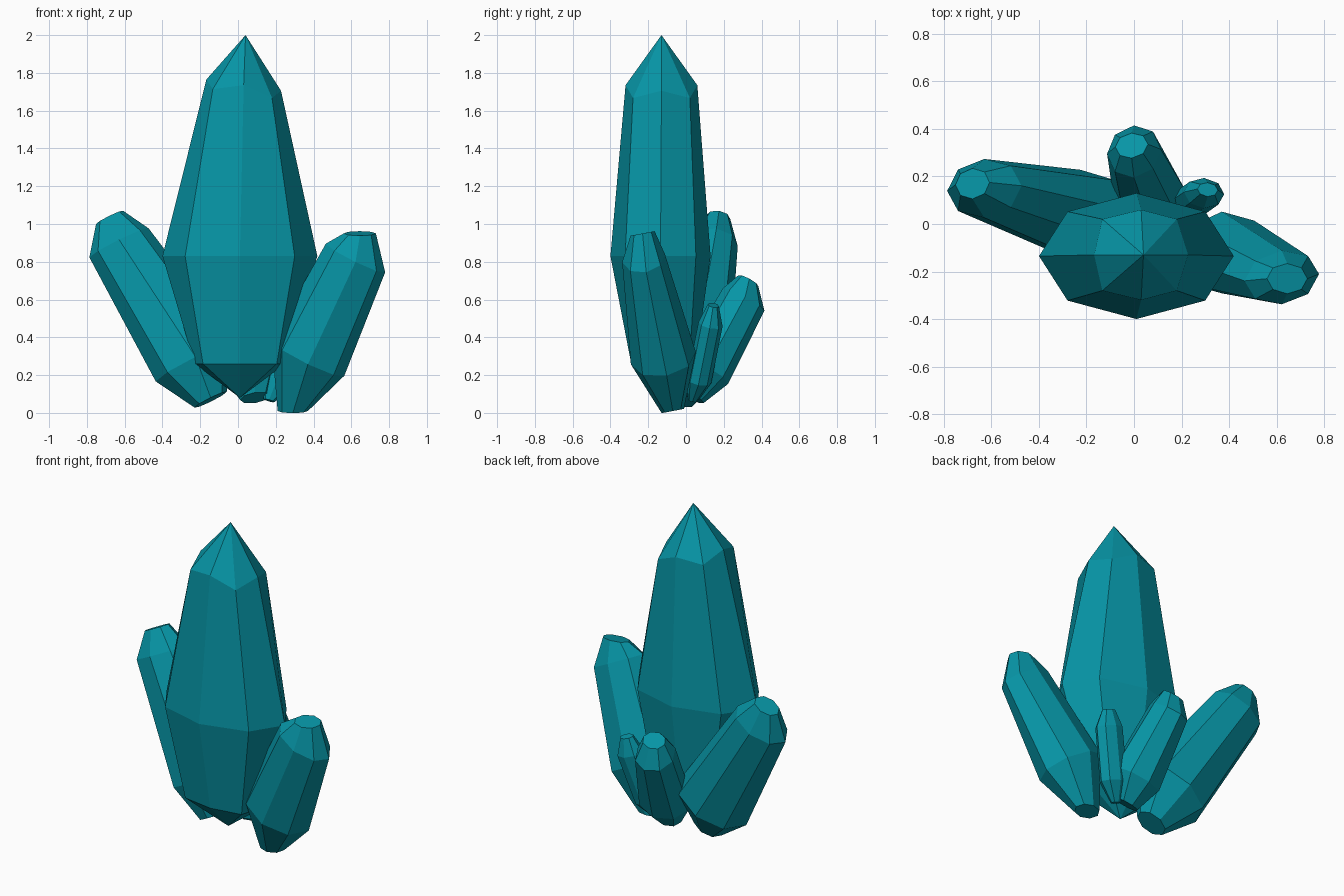
import bpy, bmesh, math
from mathutils import Vector

if "Cube" in bpy.data.objects:
    bpy.data.objects.remove(bpy.data.objects["Cube"])

mat = bpy.data.materials.new("teal_crystal")
mat.diffuse_color = (0.002, 0.30, 0.38, 1)
mat.use_nodes = True
mat.node_tree.nodes["Principled BSDF"].inputs["Base Color"].default_value = mat.diffuse_color


def crystal(name, rings, axis=None, sides=8):
    """Loft faceted rings (x, y, z, half_width, half_depth, tilt, corner, drop).
    Zero width makes a point; corner scales the diagonal corners and drop lowers them."""
    if axis is None:
        axis = Vector(rings[2][:3]) - Vector(rings[1][:3])
    bm = bmesh.new()
    loops = []
    for ring in rings:
        x, y, z, rw, rd, tilt, corner, drop = ring + (0, 1, 0)[len(ring) - 5:]
        n = (Vector(axis).normalized() + Vector((tilt, 0, 0))).normalized()
        u = Vector((1, 0, 0))
        u = (u - n * u.dot(n)).normalized()
        v = n.cross(u)
        c = Vector((x, y, z))
        if rw == 0:
            loops.append([bm.verts.new(c)] * sides)
            continue
        loop = []
        for i in range(sides):
            a = 2 * math.pi * i / sides
            k = corner if i % 2 else 1
            p = c + (u * rw * math.cos(a) + v * rd * math.sin(a)) * k
            loop.append(bm.verts.new(p - n * (drop if i % 2 else 0)))
        loops.append(loop)
    for a, b in zip(loops, loops[1:]):
        for i in range(sides):
            j = (i + 1) % sides
            bm.faces.new(list(dict.fromkeys((a[i], a[j], b[j], b[i]))))
    for loop in (loops[0], loops[-1]):
        if loop[0] is not loop[1]:
            bm.faces.new(loop)
    bmesh.ops.recalc_face_normals(bm, faces=bm.faces)
    mesh = bpy.data.meshes.new(name)
    bm.to_mesh(mesh)
    bm.free()
    mesh.materials.append(mat)
    bpy.context.collection.objects.link(bpy.data.objects.new(name, mesh))


# Tall pointed centre crystal, its tip close to four-sided
crystal("main_crystal", [
    (0.01, -0.11, 0.08, 0, 0),
    (0.01, -0.12, 0.26, 0.24, 0.17, 0, 1.15, 0),
    (0.01, -0.135, 0.83, 0.41, 0.265),
    (0.03, -0.13, 1.735, 0.20, 0.19, 0.15, 1.12, 0.045),
    (0.04, -0.13, 2.00, 0, 0)], axis=(0, 0, 1))

# Leaning side crystals
crystal("left_crystal", [
    (-0.145, -0.02, 0.07, 0.095, 0.08),
    (-0.225, 0.04, 0.27, 0.235, 0.19),
    (-0.63, 0.15, 0.90, 0.175, 0.125),
    (-0.68, 0.17, 1.035, 0.08, 0.065)], axis=(-0.42, 0.12, 0.84))
crystal("right_crystal", [
    (0.29, -0.07, 0.01, 0.08, 0.06, -0.44),
    (0.37, -0.12, 0.29, 0.215, 0.175),
    (0.622, -0.225, 0.82, 0.175, 0.115),
    (0.645, -0.23, 0.95, 0.085, 0.065, -0.44)], axis=(0.42, -0.16, 0.84))

# Smaller crystals at the back
crystal("back_crystal", [
    (0.09, 0.04, 0.08, 0.08, 0.06),
    (0.075, 0.10, 0.22, 0.16, 0.14),
    (0.00, 0.305, 0.60, 0.115, 0.125),
    (-0.01, 0.33, 0.70, 0.07, 0.06)])
crystal("small_crystal", [
    (0.165, 0.035, 0.065, 0.03, 0.025),
    (0.21, 0.07, 0.17, 0.09, 0.065),
    (0.295, 0.13, 0.47, 0.088, 0.065),
    (0.31, 0.145, 0.57, 0.045, 0.03)])
